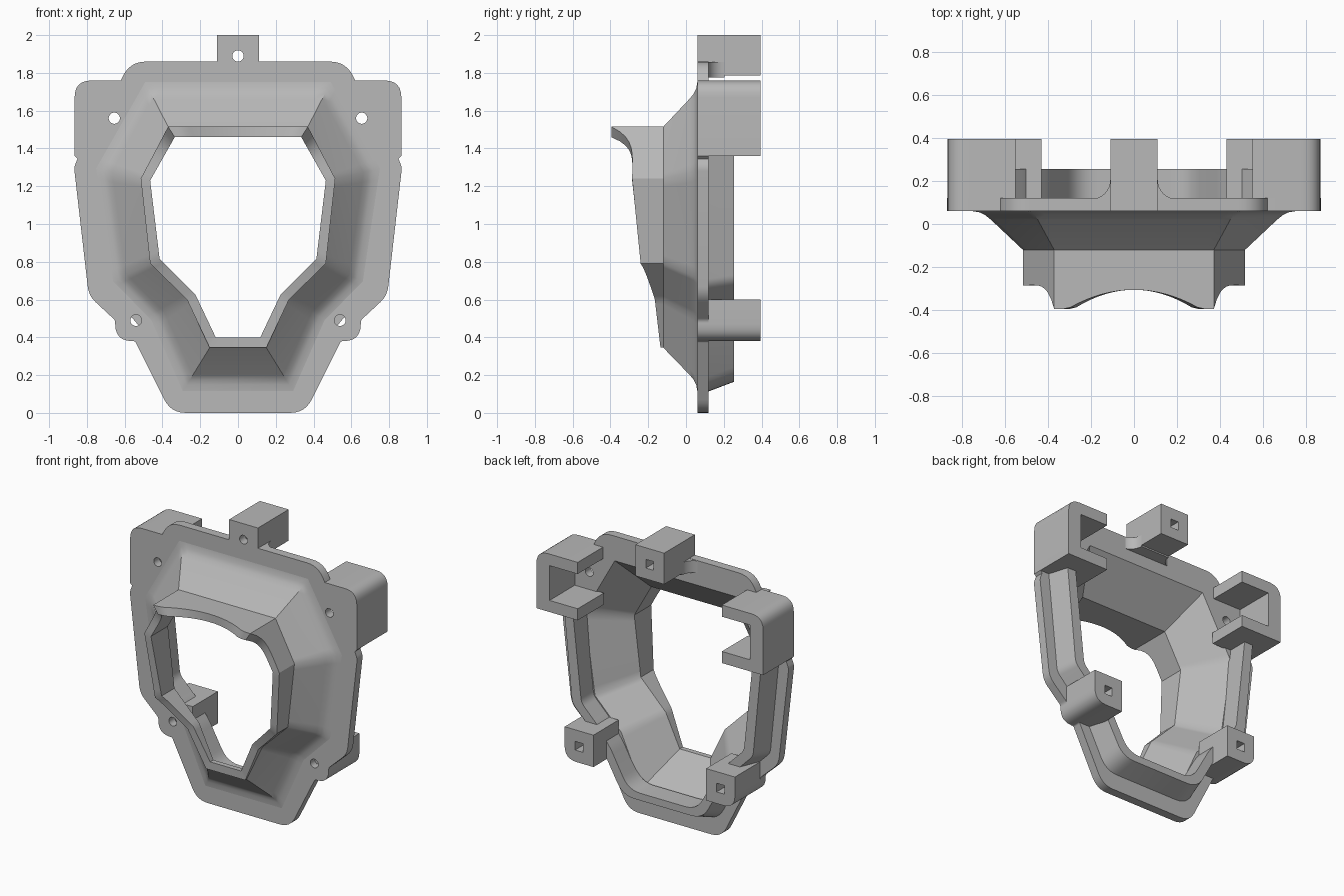
import bpy, bmesh, math
from mathutils import Vector

cube = bpy.data.objects.get("Cube")
if cube:
    bpy.data.objects.remove(cube)

grey = bpy.data.materials.new("plain_grey")
grey.use_nodes = True
GREY = (0.48, 0.48, 0.48, 1)
grey.diffuse_color = GREY
grey.node_tree.nodes["Principled BSDF"].inputs["Base Color"].default_value = GREY

FRONT, PLATE_BACK, RIB_BACK, BACK = 0.06, 0.12, 0.255, 0.395


def finish(name, bm):
    bmesh.ops.recalc_face_normals(bm, faces=bm.faces)
    mesh = bpy.data.meshes.new(name)
    bm.to_mesh(mesh)
    bm.free()
    mesh.materials.append(grey)
    obj = bpy.data.objects.new(name, mesh)
    bpy.context.collection.objects.link(obj)
    bpy.ops.object.select_all(action='DESELECT')
    obj.select_set(True)
    bpy.context.view_layer.objects.active = obj
    bpy.ops.object.shade_smooth_by_angle(angle=math.radians(30))
    return obj


def rounded(points, closed=True, steps=6):
    """Round each (x, z, radius) corner of an outline."""
    out = []
    for i, p in enumerate(points):
        c = Vector(p[:2])
        r = p[2] if len(p) > 2 else 0
        if not r or (not closed and i in (0, len(points) - 1)):
            out.append(tuple(c))
            continue
        a = c + (Vector(points[i - 1][:2]) - c).normalized() * r
        b = c + (Vector(points[(i + 1) % len(points)][:2]) - c).normalized() * r
        for k in range(steps + 1):
            t = k / steps
            out.append(tuple(a * (1 - t) ** 2 + c * 2 * t * (1 - t) + b * t * t))
    return out


def mirrored(half):
    """Complete a right-hand outline, listed top to bottom, with its mirror image."""
    other = [(-p[0],) + tuple(p[1:]) for p in reversed(half) if p[0] > 1e-6]
    return list(half) + other


def flip(points, side):
    return [(p[0] * side,) + tuple(p[1:]) for p in points]


def circle(x, z, r=0.03, n=20):
    return [(x + r * math.cos(k * math.tau / n), z + r * math.sin(k * math.tau / n))
            for k in range(n)]


def rect(x0, x1, z0, z1):
    return [(x0, z0), (x1, z0), (x1, z1), (x0, z1)]


def prism(name, loops, lo, hi, axis="Y"):
    """Extrude an outline, with optional hole outlines, along an axis."""
    bm = bmesh.new()
    to3d = (lambda p: (p[0], lo, p[1])) if axis == "Y" else (lambda p: (p[0], p[1], lo))
    normal = Vector((0, 1, 0)) if axis == "Y" else Vector((0, 0, 1))
    edges = []
    for loop in loops:
        vs = [bm.verts.new(to3d(p)) for p in loop]
        edges += [bm.edges.new((vs[i - 1], vs[i])) for i in range(len(vs))]
    bmesh.ops.triangle_fill(bm, use_beauty=True, edges=edges, normal=normal)
    geo = bmesh.ops.extrude_face_region(bm, geom=bm.faces[:])["geom"]
    bmesh.ops.translate(bm, vec=normal * (hi - lo),
                        verts=[v for v in geo if isinstance(v, bmesh.types.BMVert)])
    return finish(name, bm)


def loft(name, rings, wrap_ring, wrap_rows, cap=False):
    """Skin a grid of rings with quads."""
    bm = bmesh.new()
    vs = [[bm.verts.new(p) for p in ring] for ring in rings]
    n, m = len(vs), len(vs[0])
    for i in range(n if wrap_rows else n - 1):
        for j in range(m if wrap_ring else m - 1):
            a, b = vs[i], vs[(i + 1) % n]
            k = (j + 1) % m
            bm.faces.new((a[j], a[k], b[k], b[j]))
    if cap:
        bm.faces.new([r[0] for r in vs])
        bm.faces.new([r[-1] for r in vs])
    return finish(name, bm)


# Matching corner outlines: collar outside, collar inside, funnel base
collar_out = [(0, 1.515), (0.37, 1.515), (0.515, 1.24), (0.465, 0.79), (0.27, 0.6), (0.15, 0.345)]
collar_in = [(0, 1.46), (0.335, 1.46), (0.465, 1.23), (0.415, 0.815), (0.225, 0.625), (0.118, 0.4)]
funnel_base = [(0, 1.69), (0.46, 1.69), (0.69, 1.28), (0.61, 0.72), (0.41, 0.52), (0.255, 0.175)]

# Depth of the collar's scalloped front edge along each outline segment
lip = [lambda s: -0.305 - 0.09 * min(s / 0.84, 1) ** 2,
       lambda s: -0.28 - 0.115 * (1 - s) ** 5 - 0.005 * s,
       lambda s: -0.285 + 0.045 * s,
       lambda s: -0.24 + 0.075 * s ** 0.8,
       lambda s: -0.165 + 0.03 * s]
SEG = 10


def dense(corners):
    """Subdivide a half outline so the front edge can curve."""
    pts = []
    for a, b in zip(corners, corners[1:]):
        pts += [tuple(Vector(a).lerp(Vector(b), k / SEG)) for k in range(SEG)]
    return mirrored(pts + [corners[-1]])


lip_half = [f(k / SEG) for f in lip for k in range(SEG)] + [lip[-1](1)]
lip_y = lip_half + lip_half[:0:-1]
outer, inner, base = dense(collar_out), dense(collar_in), dense(funnel_base)


def ring(points, y):
    return [(p[0], y, p[1]) for p in points]


def flare(t):
    return [tuple(Vector(a).lerp(Vector(b), t)) for a, b in zip(outer, base)]


# Collar and funnel as one closed shell, with a soft fillet into the plate
rows = [[(p[0], y, p[1]) for p, y in zip(outer, lip_y)], ring(outer, -0.12)]
for t, y in [(0.85, 0.02), (1.0, 0.041), (1.15, 0.054), (1.35, FRONT)]:
    rows.append(ring(flare(t), y))
rows += [ring(base, PLATE_BACK), ring(inner, -0.1),
         [(p[0], y, p[1]) for p, y in zip(inner, lip_y)]]
loft("funnel_and_collar", rows, True, True)

# Flange plate with opening and screw holes
plate_half = [(0.575, 1.86, 0.09), (0.62, 1.76), (0.865, 1.76, 0.09), (0.865, 1.36),
              (0.85, 1.345), (0.868, 1.30, 0.02), (0.79, 0.62, 0.05), (0.65, 0.49, 0.015),
              (0.65, 0.38, 0.09), (0.545, 0.38, 0.01), (0.355, 0.0, 0.08)]
holes = [circle(s * x, z) for s in (1, -1) for x, z in ((0.655, 1.56), (0.54, 0.49))]
prism("flange_plate", [rounded(mirrored(plate_half)), mirrored(funnel_base)] + holes,
      FRONT, PLATE_BACK)

# Top mounting tab: round hole in front, square nut hole behind, curved gusset below
prism("top_tab_front", [rect(-0.11, 0.11, 1.785, 2.0), circle(0, 1.89)], FRONT, PLATE_BACK)
prism("top_tab_block", [rect(-0.11, 0.11, 1.785, 2.0), rect(-0.03, 0.03, 1.86, 1.92)],
      PLATE_BACK, BACK)
arc = [(0.2 + 0.09 * math.cos(a), 0.205 + 0.09 * math.sin(a))
       for a in (math.pi * (1 + k / 16) for k in range(9))]
prism("top_tab_gusset", [mirrored(arc)], 1.775, 1.858, axis="Z")

# Side brackets, lower mounting blocks
for side, word in ((1, "left"), (-1, "right")):
    c_shape = [(0.55, 1.76), (0.865, 1.76, 0.09), (0.865, 1.36), (0.55, 1.36),
               (0.55, 1.44), (0.765, 1.44), (0.765, 1.68), (0.55, 1.68)]
    prism("upper_bracket_" + word, [flip(rounded(c_shape), side)], PLATE_BACK - 0.01, BACK)
    block = [(0.43, 0.6), (0.65, 0.6), (0.65, 0.38, 0.09), (0.43, 0.38)]
    prism("lower_block_" + word,
          [flip(rounded(block), side), flip(rect(0.51, 0.57, 0.46, 0.52), side)],
          PLATE_BACK, BACK)

# Tapered stiffening rib around the sides and bottom of the back
foot = [(0.80, 1.37), (0.73, 0.68, 0.03), (0.6, 0.55, 0.03), (0.49, 0.42, 0.03), (0.33, 0.11, 0.09)]
crest = [(0.755, 1.37), (0.69, 0.7, 0.03), (0.565, 0.575, 0.03), (0.45, 0.43, 0.03), (0.305, 0.165, 0.09)]
inside = [(0.69, 1.37), (0.62, 0.72, 0.03), (0.5, 0.6, 0.03), (0.395, 0.46, 0.03), (0.26, 0.215, 0.09)]
loft("back_rib", [ring(rounded(mirrored(half), closed=False), y) for half, y in
                  ((foot, PLATE_BACK - 0.01), (crest, RIB_BACK),
                   (inside, RIB_BACK), (inside, PLATE_BACK - 0.01))],
     False, True, cap=True)
